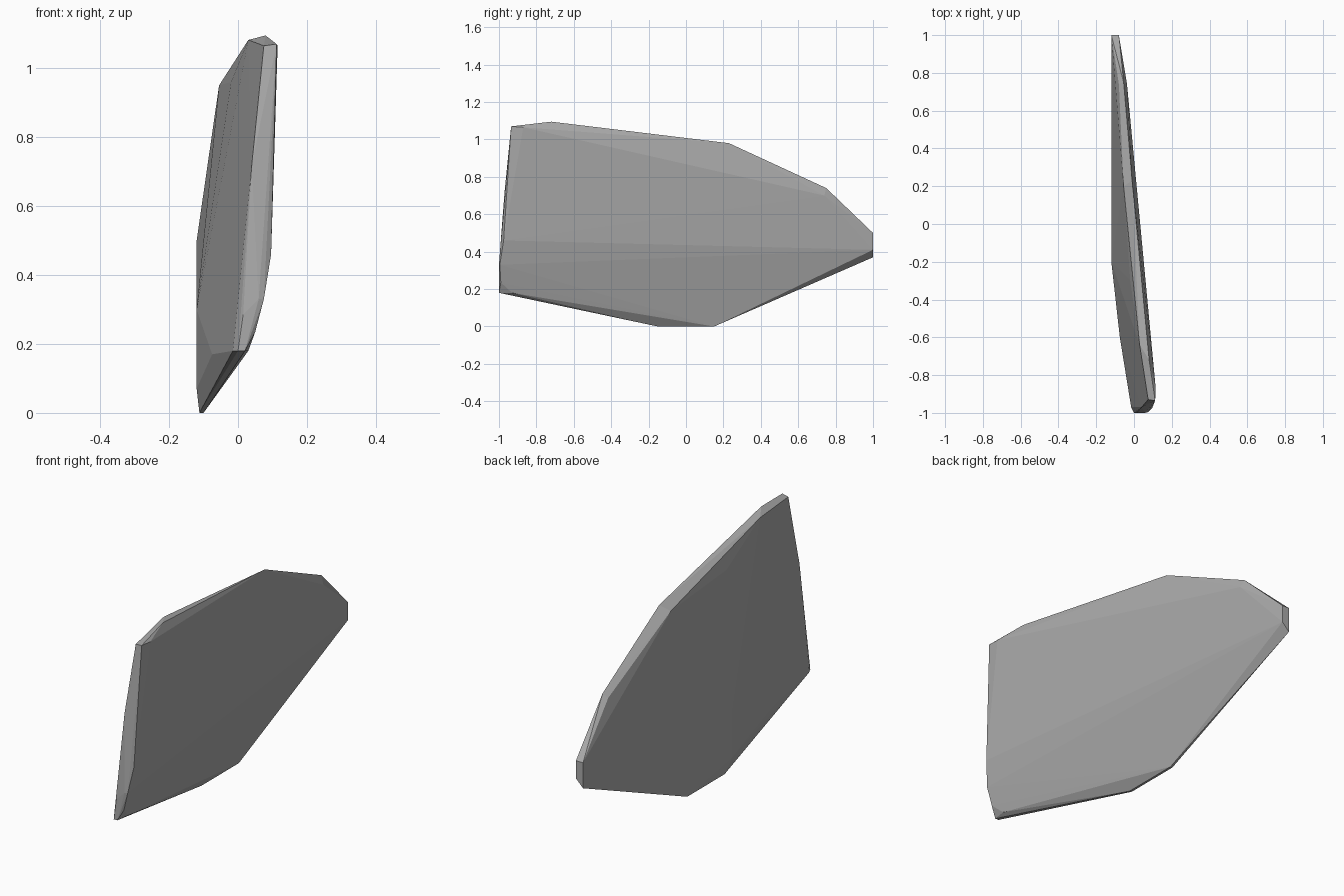
import bpy
import bmesh

old_cube = bpy.data.objects.get("Cube")
if old_cube:
    bpy.data.objects.remove(old_cube, do_unlink=True)


def make_material(name, colour):
    """One plain flat colour for viewport and render."""
    material = bpy.data.materials.new(name)
    material.use_nodes = True
    material.diffuse_color = colour
    shader = next(node for node in material.node_tree.nodes
                  if node.type == "BSDF_PRINCIPLED")
    shader.inputs["Base Color"].default_value = colour
    return material


def build_convex_solid(name, outlines, material):
    """Wrap a set of corner outlines in a faceted convex skin."""
    mesh = bpy.data.meshes.new(name)
    bm = bmesh.new()
    for outline in outlines:
        for corner in outline:
            bm.verts.new(corner)
    hull = bmesh.ops.convex_hull(bm, input=bm.verts[:])
    # Discard corners that ended up inside the skin
    buried = {item for key in ("geom_interior", "geom_unused")
              for item in hull[key] if isinstance(item, bmesh.types.BMVert)}
    bmesh.ops.delete(bm, geom=list(buried), context="VERTS")
    bmesh.ops.recalc_face_normals(bm, faces=bm.faces[:])
    bm.to_mesh(mesh)
    bm.free()
    mesh.materials.append(material)
    for face in mesh.polygons:
        face.use_smooth = False
    solid = bpy.data.objects.new(name, mesh)
    bpy.context.collection.objects.link(solid)
    return solid


# Chamfered top ridge, front to back
top_ridge = [(.08, -.72, 1.095), (-.01, .23, .98), (-.055, .75, .74)]

# Upper rim of the right-hand broad face (-x)
right_rim = [(.075, -.93, 1.065), (.03, -.64, 1.082), (-.02, -.3, .96),
             (-.055, .2, .95), (-.08, .74, .72)]

# Lower part of the right-hand broad face
right_belly = [(-.12, -.2, .07), (-.12, -.2, .3), (-.075, -.6, .17),
               (-.015, -.97, .18), (.04, -.97, .72)]

# Left-hand broad face (+x), down the front then the back corner
left_face = [(.115, -.87, 1.065), (.112, -.935, 1.07), (.096, -.975, .46),
             (.075, -.995, .33), (.05, -.99, .235), (.03, -.93, .18),
             (-.037, .74, .7)]

# Narrow blunt front edge
front_edge = [(0, -1, .18), (.02, -1, .18), (.015, -1, .285), (.06, -1, .33)]

# Small blunt tip at the back
back_tip = [(x, 1, z) for x, z in
            [(-.12, .37), (-.12, .5), (-.08, .41), (-.08, .5)]]

# Short flat keel the shard stands on
keel = [(x, y, 0) for x in (-.112, -.1) for y in (-.15, .15)]

stone_grey = make_material("stone grey", (.4, .4, .4, 1))
build_convex_solid(
    "stone_shard",
    [top_ridge, right_rim, right_belly, left_face, front_edge, back_tip, keel],
    stone_grey)
